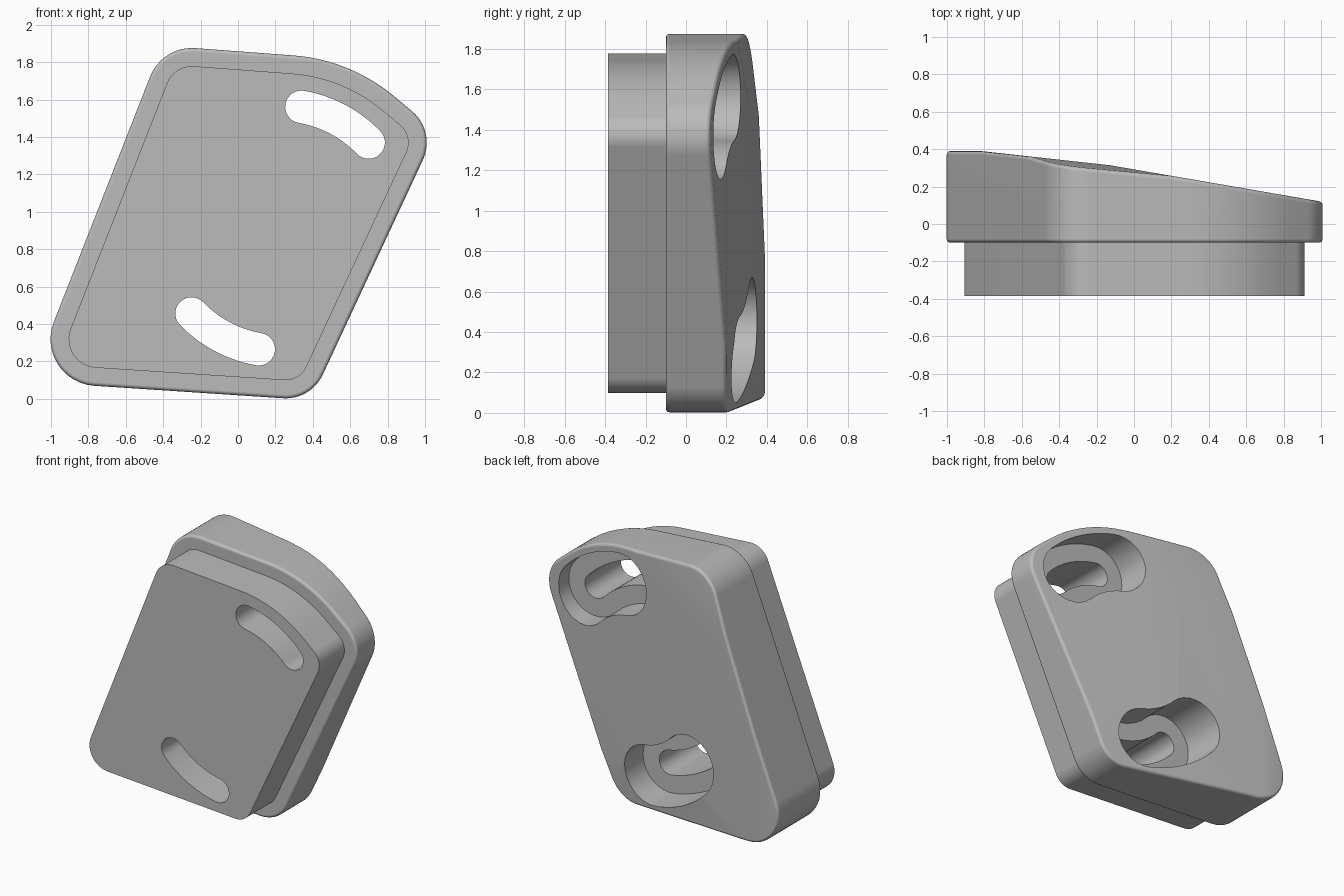
import bpy, bmesh, math
from mathutils import Vector

cube = bpy.data.objects.get("Cube")
if cube:
    bpy.data.objects.remove(cube, do_unlink=True)

grey = bpy.data.materials.new("plain_grey")
grey.use_nodes = True
grey.diffuse_color = (0.5, 0.5, 0.5, 1)
grey.node_tree.nodes["Principled BSDF"].inputs["Base Color"].default_value = (0.5, 0.5, 0.5, 1)

# Outline corners as (x, z, corner radius)
CORNERS = [(-1.11, 0.092, 0.25), (0.39, -0.007, 0.22), (1.06, 1.43, 0.22),
           (0.60, 1.813, 0.95), (-0.405, 1.888, 0.24)]


def rounded_outline(inset=0.0, steps=12):
    """Rounded polygon in the x-z plane, shrunk by the inset."""
    points = []
    for i, (x, z, r) in enumerate(CORNERS):
        p = Vector((x, z))
        u = (Vector(CORNERS[i - 1][:2]) - p).normalized()
        v = (Vector(CORNERS[(i + 1) % len(CORNERS)][:2]) - p).normalized()
        half = u.angle(v) / 2
        c = p + (u + v).normalized() * r / math.sin(half)
        start = (p + u * r / math.tan(half) - c).normalized()
        end = (p + v * r / math.tan(half) - c).normalized()
        for k in range(steps + 1):
            points.append(c + start.slerp(end, k / steps) * (r - inset))
    return points


def arc_slot(turn, width, steps=14):
    """Curved slot with round ends, on a circle around the slot pivot."""
    pivot, radius = Vector((0.225, 0.913)), 0.658
    a0, a1 = math.radians(turn + 44), math.radians(turn + 80)

    def polar(c, r, a):
        return c + Vector((math.cos(a), math.sin(a))) * r

    points = []
    for r, begin, finish in ((radius + width, a0, a1), (radius - width, a1, a0)):
        side = [polar(pivot, r, begin + (finish - begin) * k / steps) for k in range(steps + 1)]
        tip = polar(pivot, radius, finish)
        sweep = finish if r > radius else finish + math.pi
        cap = [polar(tip, width, sweep + math.pi * k / steps) for k in range(1, steps)]
        points += side + cap
    return points


def prism(name, outline, y0, y1, planes=()):
    """Extrude an x-z outline along y, then trim it with y = a + bx + cz planes."""
    bm = bmesh.new()
    front = [bm.verts.new((p.x, y0, p.y)) for p in outline]
    back = [bm.verts.new((p.x, y1, p.y)) for p in outline]
    bm.faces.new(front)
    bm.faces.new(back[::-1])
    for i in range(len(front)):
        bm.faces.new((front[i - 1], back[i - 1], back[i], front[i]))
    for a, b, c in planes:
        cut = bmesh.ops.bisect_plane(
            bm, geom=bm.verts[:] + bm.edges[:] + bm.faces[:], dist=0.0001,
            plane_co=(0, a, 0), plane_no=Vector((-b, 1, -c)).normalized(), clear_outer=True)
        rim = [e for e in cut["geom_cut"] if isinstance(e, bmesh.types.BMEdge) and e.is_boundary]
        if rim:
            bmesh.ops.edgeloop_fill(bm, edges=rim)
    bmesh.ops.recalc_face_normals(bm, faces=bm.faces[:])
    mesh = bpy.data.meshes.new(name)
    bm.to_mesh(mesh)
    bm.free()
    mesh.materials.append(grey)
    obj = bpy.data.objects.new(name, mesh)
    bpy.context.collection.objects.link(obj)
    return obj


def activate(obj):
    bpy.ops.object.select_all(action='DESELECT')
    obj.select_set(True)
    bpy.context.view_layer.objects.active = obj


def combine(obj, other, operation):
    mod = obj.modifiers.new(operation.lower(), 'BOOLEAN')
    mod.operation, mod.object, mod.solver = operation, other, 'EXACT'
    activate(obj)
    bpy.ops.object.modifier_apply(modifier=mod.name)
    bpy.data.objects.remove(other, do_unlink=True)


# Flange body with its faceted, sloping back
BACK_PLANES = [(0.39, 0, 0), (0.30, -0.11, 0), (0.292, -0.172, 0),
               (0.423, -0.10, -0.08), (0.26, -0.16, 0.08)]
body = prism("wedge_housing", rounded_outline(), -0.10, 0.6, BACK_PLANES)
bevel = body.modifiers.new("soft_rim", 'BEVEL')
bevel.width, bevel.segments = 0.02, 3
bevel.limit_method, bevel.angle_limit = 'ANGLE', math.radians(40)
bevel.use_clamp_overlap = False
activate(body)
bpy.ops.object.modifier_apply(modifier=bevel.name)

# Front plug
combine(body, prism("front_plug", rounded_outline(0.097), -0.385, -0.04), 'UNION')

# Two curved slots, each with a wide recess from the back
for turn in (0, 180):
    combine(body, prism("recess_cutter", arc_slot(turn, 0.215), 0.02, 1), 'DIFFERENCE')
    combine(body, prism("slot_cutter", arc_slot(turn, 0.087), -1, 1), 'DIFFERENCE')

activate(body)
bpy.ops.object.shade_smooth_by_angle(angle=math.radians(35))
weighted = body.modifiers.new("even_shading", 'WEIGHTED_NORMAL')
weighted.keep_sharp = True
